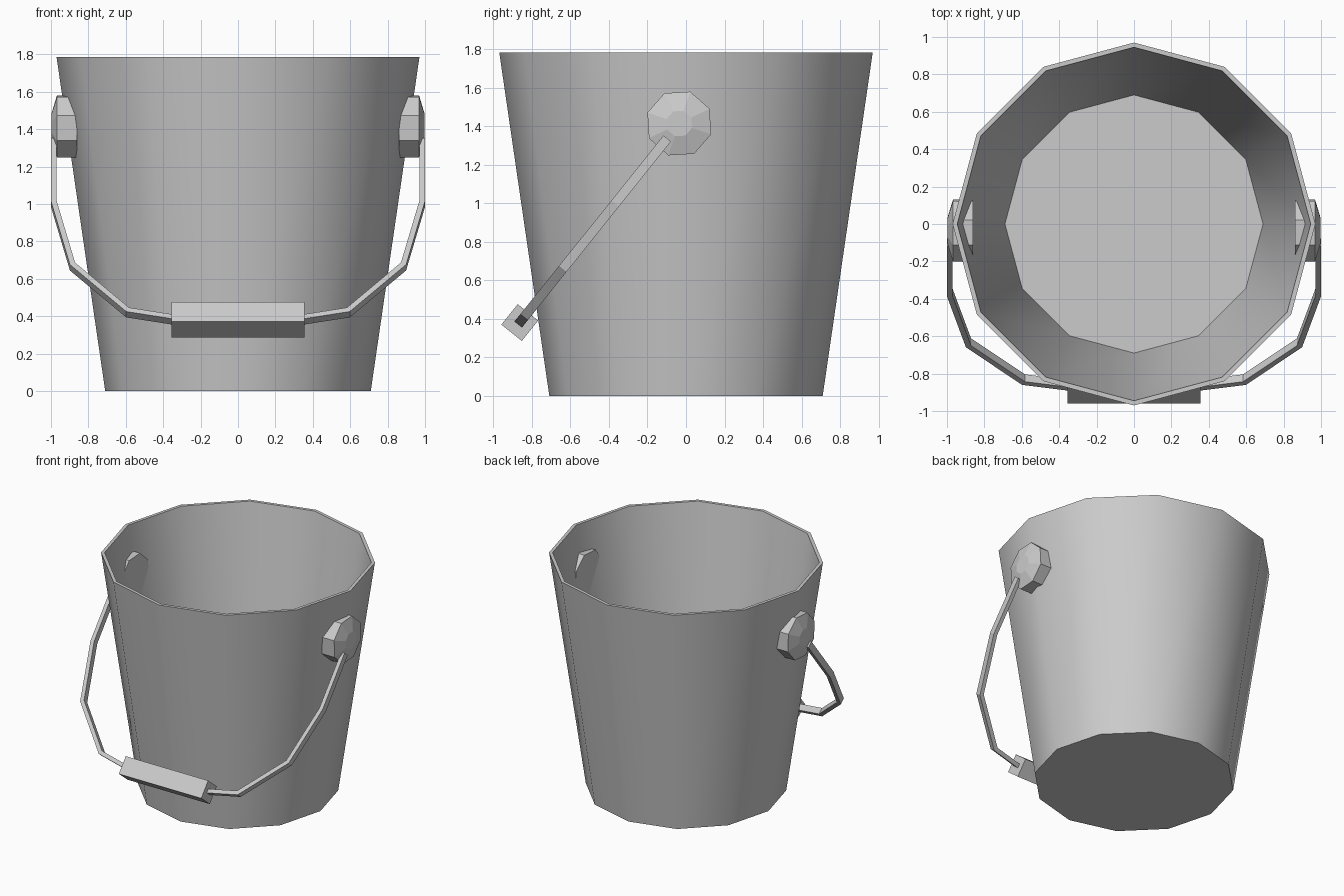
import bpy, bmesh, math
from mathutils import Vector

cube = bpy.data.objects.get("Cube")
if cube:
    bpy.data.objects.remove(cube, do_unlink=True)

metal = bpy.data.materials.new("grey_metal")
metal.use_nodes = True
GREY = (0.6, 0.6, 0.6, 1)
metal.diffuse_color = GREY
metal.node_tree.nodes["Principled BSDF"].inputs["Base Color"].default_value = GREY


def loft(name, rings):
    """Skin a list of vertex rings and cap both ends."""
    bm = bmesh.new()
    loops = [[bm.verts.new(p) for p in ring] for ring in rings]
    for a, b in zip(loops, loops[1:]):
        for i in range(len(a)):
            j = (i + 1) % len(a)
            bm.faces.new((a[i], a[j], b[j], b[i]))
    bm.faces.new(loops[0])
    bm.faces.new(loops[-1])
    bmesh.ops.recalc_face_normals(bm, faces=bm.faces)
    mesh = bpy.data.meshes.new(name)
    bm.to_mesh(mesh)
    bm.free()
    mesh.materials.append(metal)
    obj = bpy.data.objects.new(name, mesh)
    bpy.context.collection.objects.link(obj)
    return obj


def circle(radius, sides, start=0):
    angles = [start + math.tau * i / sides for i in range(sides)]
    return [(radius * math.cos(a), radius * math.sin(a)) for a in angles]


# Bucket shell: outer wall, rim, inner wall and floor
profile = [(0.71, 0), (0.97, 1.785), (0.945, 1.785), (0.69, 0.02)]
bucket = loft("bucket", [[(x, y, z) for x, y in circle(r, 12)] for r, z in profile])
bpy.context.view_layer.objects.active = bucket
bucket.select_set(True)
bpy.ops.object.shade_smooth_by_angle(angle=math.radians(35))

# Handle plane: hinge point, direction down the handle, and plane normal
hinge = Vector((0, -0.035, 1.415))
down = Vector((0, -0.625, -0.78)).normalized()
across = Vector((1, 0, 0)).cross(down)

# Octagonal hinge caps, pushed through the wall, with a shallow crown outside
for side, label in ((1, "left"), (-1, "right")):
    rings = []
    for x, r in ((0.86, 0.175), (0.968, 0.175), (0.998, 0.07)):
        rings.append([hinge + Vector((side * x, y, z))
                      for y, z in circle(r, 8, math.radians(-19))])
    loft(label + "_hinge_cap", rings)

# Bent handle strip, mirrored about the middle, with mitred corners
half = [(0.985, 0.1), (0.985, 0.53), (0.885, 0.96), (0.59, 1.275), (0.34, 1.325)]
path = [Vector(p) for p in half] + [Vector((-x, t)) for x, t in reversed(half)]
rings = []
for i, p in enumerate(path):
    before = (p - path[i - 1]).normalized() if i else None
    after = (path[i + 1] - p).normalized() if i + 1 < len(path) else None
    before, after = before or after, after or before
    tangent = (before + after).normalized()
    normal = Vector((-tangent.y, tangent.x)) / tangent.dot(after)
    ring = []
    for u, v in ((-1, -1), (1, -1), (1, 1), (-1, 1)):
        q = p + normal * u * 0.015
        ring.append(hinge + Vector((q.x, 0, 0)) + down * q.y + across * v * 0.025)
    rings.append(ring)
loft("handle", rings)

# Square grip
grip_centre = hinge + down * 1.325
h = 0.068
loft("grip", [[grip_centre + Vector((x, 0, 0)) + down * u * h + across * v * h
               for u, v in ((-1, -1), (1, -1), (1, 1), (-1, 1))]
              for x in (-0.355, 0.355)])
